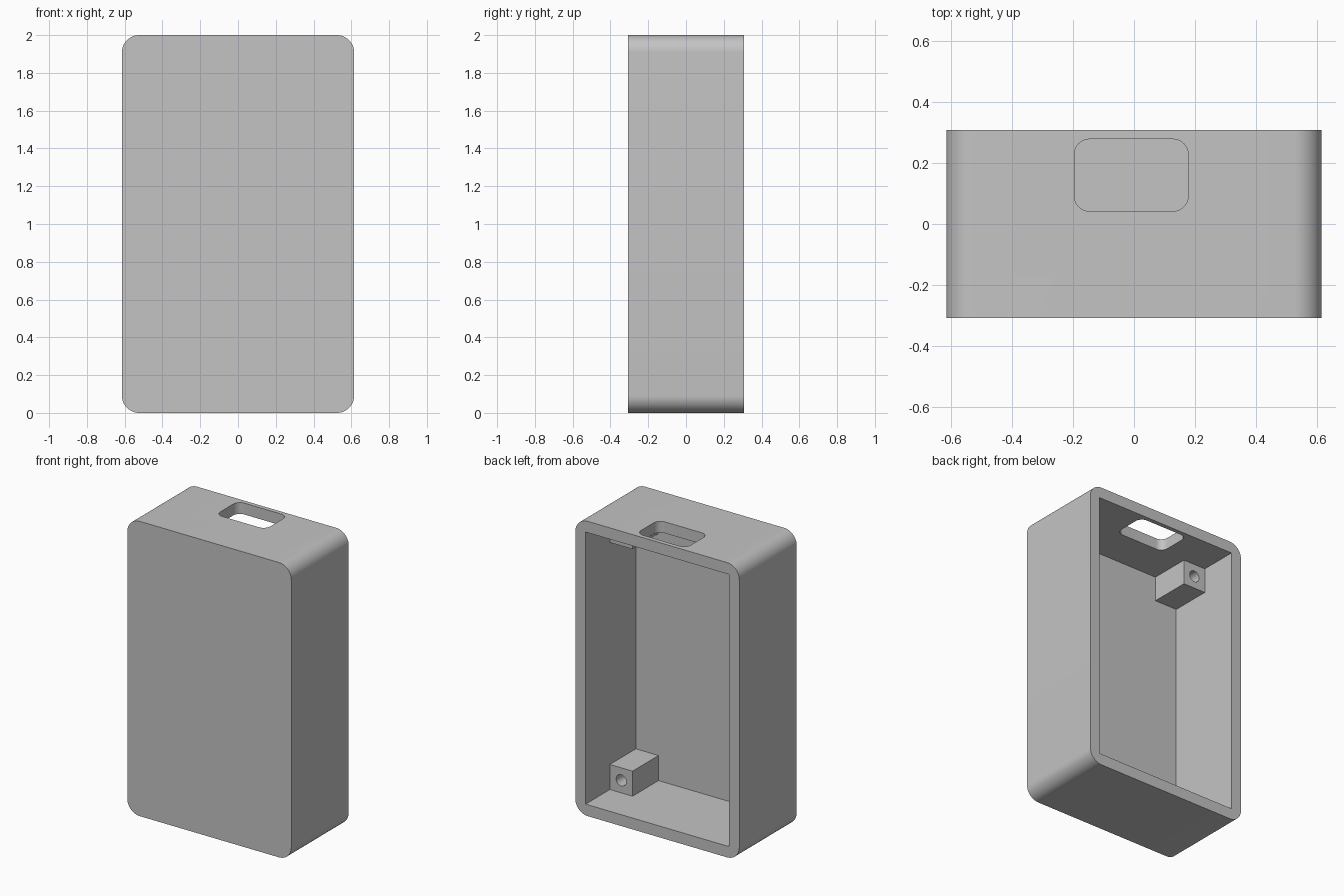
import bpy
import bmesh
from math import radians, pi, cos, sin
from mathutils import Matrix, Vector

cube = bpy.data.objects.get("Cube")
if cube:
    bpy.data.objects.remove(cube, do_unlink=True)

# Overall sizes
W, D, H = 1.23, 0.615, 2.0
WALL = 0.077
POST, POST_LEN = 0.17, 0.278

grey = bpy.data.materials.new("plain_grey")
grey.use_nodes = True
colour = (0.55, 0.55, 0.55, 1)
grey.diffuse_color = colour
grey.node_tree.nodes["Principled BSDF"].inputs["Base Color"].default_value = colour


def make_object(name, bm):
    bmesh.ops.recalc_face_normals(bm, faces=bm.faces)
    mesh = bpy.data.meshes.new(name)
    bm.to_mesh(mesh)
    bm.free()
    mesh.materials.append(grey)
    obj = bpy.data.objects.new(name, mesh)
    bpy.context.collection.objects.link(obj)
    return obj


def box(name, low, high):
    low, high = Vector(low), Vector(high)
    bm = bmesh.new()
    bmesh.ops.create_cube(bm, size=1, matrix=Matrix.Translation((low + high) / 2)
                          @ Matrix.Diagonal((*(high - low), 1)))
    return make_object(name, bm)


def rounded_slab(name, width, height, radius, depth, matrix, steps=12):
    """Rounded rectangle in local xy, extruded along local z about the centre."""
    bm = bmesh.new()
    verts = []
    corners = ((1, 1), (-1, 1), (-1, -1), (1, -1))
    for i, (sx, sy) in enumerate(corners):
        for k in range(steps + 1):
            a = (i + k / steps) * pi / 2
            verts.append(bm.verts.new((sx * (width / 2 - radius) + radius * cos(a),
                                       sy * (height / 2 - radius) + radius * sin(a),
                                       -depth / 2)))
    face = bm.faces.new(verts)
    top = bmesh.ops.extrude_face_region(bm, geom=[face])["geom"]
    bmesh.ops.translate(bm, vec=(0, 0, depth),
                        verts=[g for g in top if isinstance(g, bmesh.types.BMVert)])
    bm.transform(matrix)
    return make_object(name, bm)


def select_only(obj):
    bpy.ops.object.select_all(action='DESELECT')
    obj.select_set(True)
    bpy.context.view_layer.objects.active = obj


def cut(obj, cutter):
    cutter.hide_render = True
    mod = obj.modifiers.new("cut", 'BOOLEAN')
    mod.operation = 'DIFFERENCE'
    mod.solver = 'EXACT'
    mod.object = cutter
    select_only(obj)
    bpy.ops.object.modifier_apply(modifier=mod.name)
    bpy.data.objects.remove(cutter, do_unlink=True)


def smooth(obj):
    select_only(obj)
    bpy.ops.object.shade_smooth_by_angle(angle=radians(30))


# Case shell: rounded block, hollowed from the back
case = rounded_slab("case_shell", W, H, 0.092, D,
                    Matrix.Translation((0, 0, H / 2)) @ Matrix.Rotation(pi / 2, 4, 'X'))
inner_x, floor_y = W / 2 - WALL, -D / 2 + WALL
cut(case, box("cavity_cutter", (-inner_x, floor_y, WALL), (inner_x, D, H - WALL)))

# Rounded opening through the top wall
cut(case, rounded_slab("opening_cutter", 0.373, 0.236, 0.05, 0.3,
                       Matrix.Translation((-0.009, 0.16, H - WALL / 2))))
smooth(case)

# Screw posts in the four inner corners, each with a blind hole
SINK = 0.01
for side, sx in (("left", 1), ("right", -1)):
    for level, sz in (("lower", -1), ("upper", 1)):
        x_wall, z_wall = sx * inner_x, H / 2 + sz * (H / 2 - WALL)
        xs = sorted((x_wall - sx * POST, x_wall + sx * SINK))
        zs = sorted((z_wall - sz * POST, z_wall + sz * SINK))
        y_end = floor_y + POST_LEN
        post = box(f"{level}_{side}_screw_post",
                   (xs[0], floor_y - SINK, zs[0]), (xs[1], y_end, zs[1]))
        bm = bmesh.new()
        centre = (x_wall - sx * POST / 2, y_end, z_wall - sz * POST / 2)
        bmesh.ops.create_cone(bm, cap_ends=True, segments=32, radius1=0.038, radius2=0.038,
                              depth=0.4, matrix=Matrix.Translation(centre)
                              @ Matrix.Rotation(pi / 2, 4, 'X'))
        cut(post, make_object("hole_cutter", bm))
        smooth(post)
